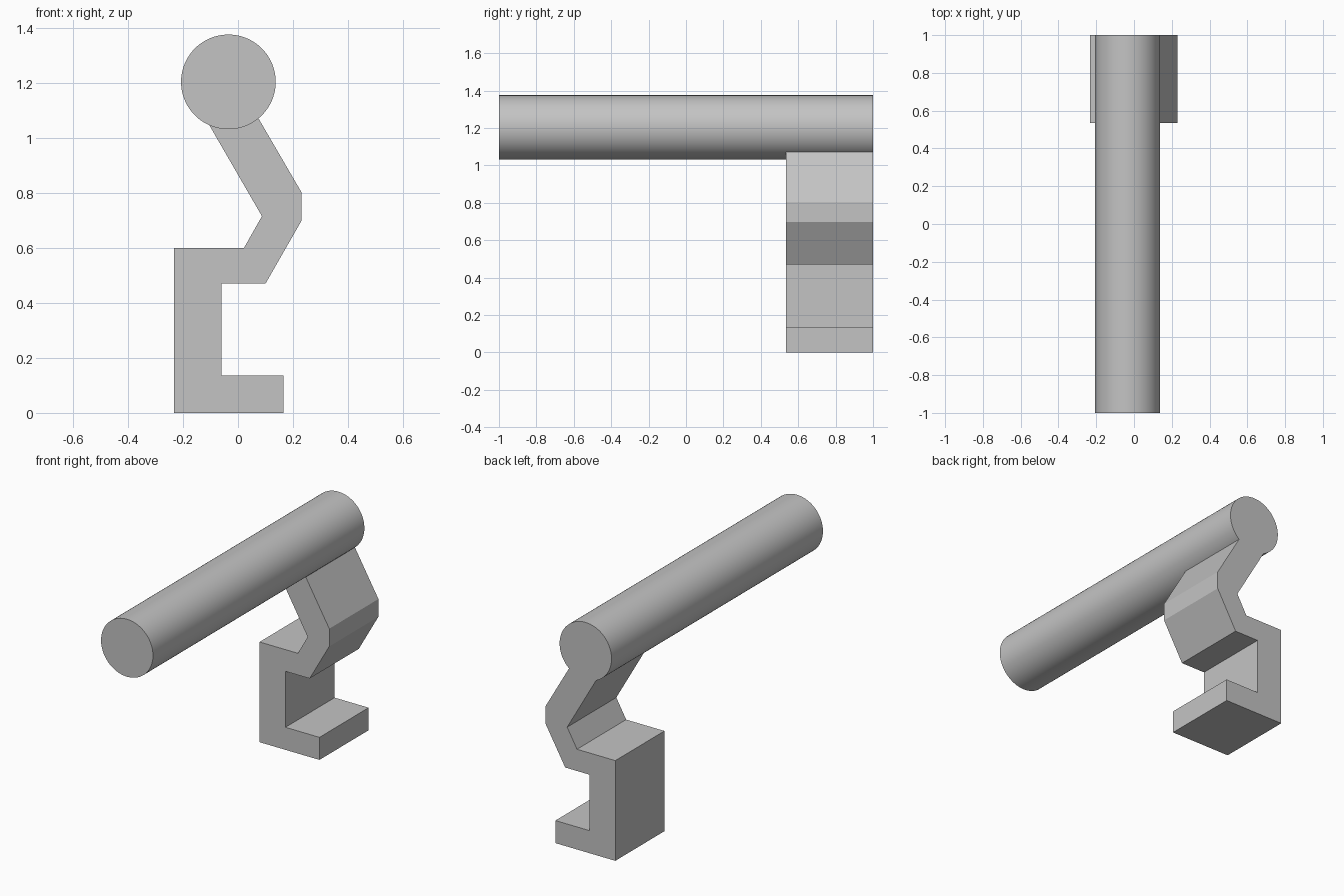
import bpy, bmesh
from math import cos, sin, radians
from mathutils import Vector

if "Cube" in bpy.data.objects:
    bpy.data.objects.remove(bpy.data.objects["Cube"], do_unlink=True)

grey = bpy.data.materials.new("plain grey")
grey.use_nodes = True
grey.diffuse_color = (0.55, 0.55, 0.55, 1)
grey.node_tree.nodes["Principled BSDF"].inputs["Base Color"].default_value = grey.diffuse_color

CENTRE_X, CENTRE_Z, RADIUS = -0.035, 1.203, 0.172


def arc(start, end, steps, radius):
    """Points around the bar's axis, as (x, z)."""
    angles = [radians(start + (end - start) * i / steps) for i in range(steps + 1)]
    return [(CENTRE_X + radius * cos(a), CENTRE_Z + radius * sin(a)) for a in angles]


def extrude_profile(name, profile, y_front, y_back):
    """Extrude an (x, z) outline along y."""
    bm = bmesh.new()
    face = bm.faces.new([bm.verts.new((x, y_front, z)) for x, z in profile])
    result = bmesh.ops.extrude_face_region(bm, geom=[face], use_keep_orig=True)
    verts = [v for v in result["geom"] if isinstance(v, bmesh.types.BMVert)]
    bmesh.ops.translate(bm, verts=verts, vec=Vector((0, y_back - y_front, 0)))
    bmesh.ops.recalc_face_normals(bm, faces=bm.faces)
    mesh = bpy.data.meshes.new(name)
    bm.to_mesh(mesh)
    bm.free()
    mesh.materials.append(grey)
    obj = bpy.data.objects.new(name, mesh)
    bpy.context.collection.objects.link(obj)
    return obj


# Long round bar
bar = extrude_profile("round_bar", arc(0, 360, 96, RADIUS)[:-1], -1, 1)
bpy.ops.object.select_all(action="DESELECT")
bar.select_set(True)
bpy.context.view_layer.objects.active = bar
bpy.ops.object.shade_smooth_by_angle(angle=radians(30))

# Clamp and bent arm, with its top seated against the bar
clamp = [(-0.232, 0), (0.165, 0), (0.165, 0.135), (-0.06, 0.135), (-0.06, 0.47)]
arm_outer = [(0.1, 0.47), (0.23, 0.697), (0.23, 0.803)]
seat = arc(-50.4, -114.5, 16, RADIUS * 0.99)
arm_inner = [(0.087, 0.715), (0.022, 0.6), (-0.232, 0.6)]
extrude_profile("clamp_bracket", clamp + arm_outer + seat + arm_inner, 0.535, 1)
